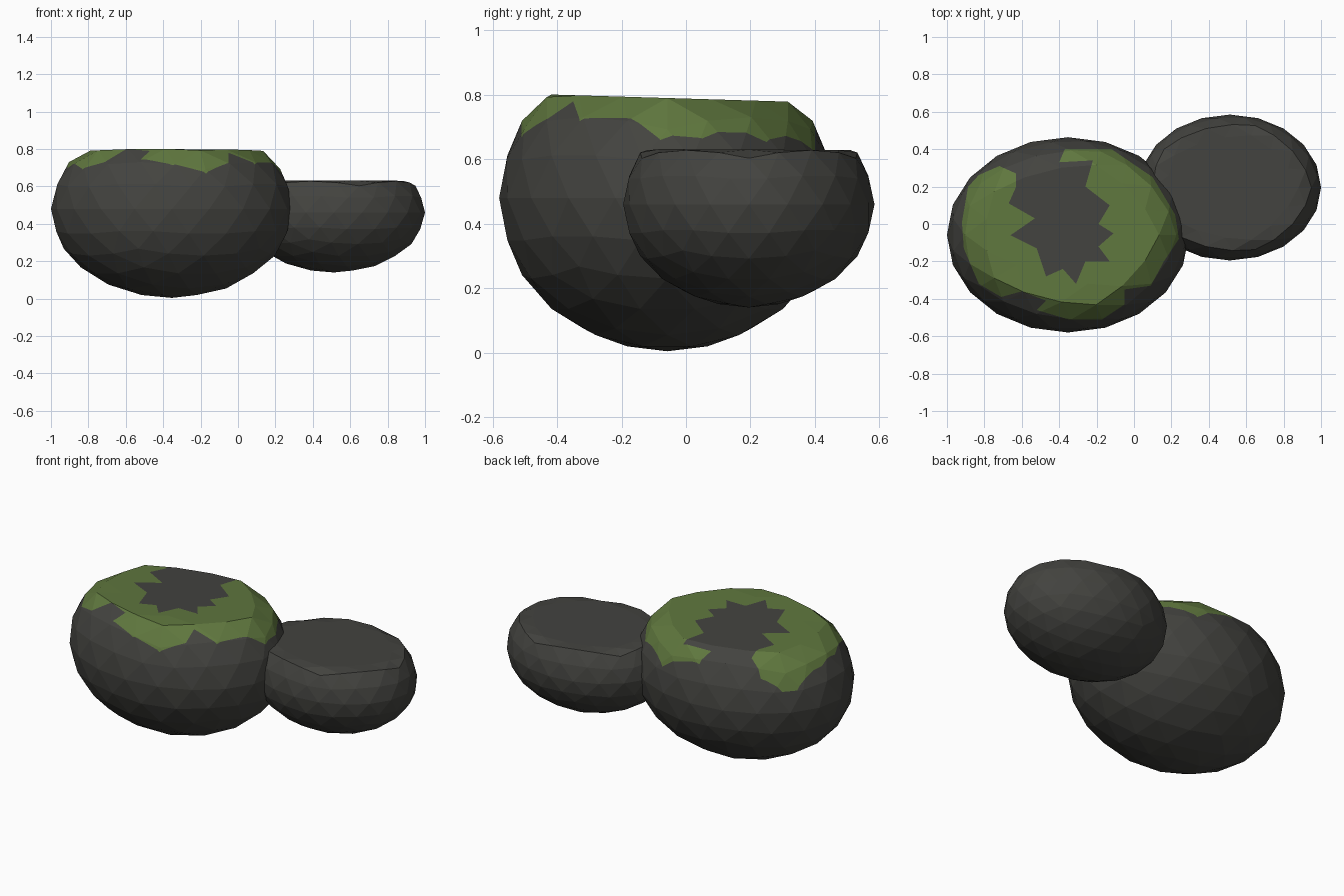
import bpy
import bmesh
from mathutils import Vector

cube = bpy.data.objects.get("Cube")
if cube:
    bpy.data.objects.remove(cube, do_unlink=True)


def make_material(name, colour):
    mat = bpy.data.materials.new(name)
    mat.use_nodes = True
    mat.diffuse_color = (*colour, 1)
    shader = mat.node_tree.nodes["Principled BSDF"]
    shader.inputs["Base Color"].default_value = (*colour, 1)
    shader.inputs["Roughness"].default_value = 0.9
    return mat


stone = make_material("dark stone", (0.056, 0.056, 0.050))
moss = make_material("moss green", (0.115, 0.185, 0.048))

# Ragged moss ring seen from above, open at the back: outer edge, then inner edge
MOSS_OUTLINE = [Vector(p) for p in (
    (-.63, .27), (-.72, .31), (-.88, .24), (-.92, .01), (-.91, -.13),
    (-.83, -.32), (-.71, -.39), (-.6, -.36), (-.47, -.41), (-.52, -.46),
    (-.35, -.51), (-.17, -.51), (-.05, -.43), (-.05, -.35), (.09, -.33),
    (.16, -.2), (.24, -.08), (.22, .05), (.1, .25), (-.12, .4),
    (-.37, .4), (-.4, .33), (-.22, .34), (-.26, .2), (-.13, .1),
    (-.19, .0), (-.11, -.05), (-.19, -.12), (-.13, -.2), (-.26, -.2),
    (-.31, -.32), (-.38, -.24), (-.47, -.28), (-.52, -.13), (-.66, -.06),
    (-.53, .03), (-.67, .11), (-.63, .2))]
MOSS_EDGES = list(zip(MOSS_OUTLINE, MOSS_OUTLINE[1:] + MOSS_OUTLINE[:1]))


def inside_moss(point):
    inside = False
    for a, b in MOSS_EDGES:
        if (a.y > point.y) != (b.y > point.y):
            if point.x < a.x + (b.x - a.x) * (point.y - a.y) / (b.y - a.y):
                inside = not inside
    return inside


def near_edge(face, a, b):
    # True where the bounds of an upper face overlap those of the outline edge
    if face.calc_center_median().z < 0.6:
        return False
    for i in (0, 1):
        values = [v.co[i] for v in face.verts]
        if max(values) < min(a[i], b[i]) or min(values) > max(a[i], b[i]):
            return False
    return True


def cut_moss(bm):
    # Cut the outline into the stone, then colour the faces within it
    for a, b in MOSS_EDGES:
        faces = [f for f in bm.faces if near_edge(f, a, b)]
        geom = set(faces)
        for f in faces:
            geom.update(f.edges)
            geom.update(f.verts)
        along = b - a
        bmesh.ops.bisect_plane(bm, geom=list(geom), dist=0.0001,
                               plane_co=(a.x, a.y, 0),
                               plane_no=(-along.y, along.x, 0))
    for f in bm.faces:
        centre = f.calc_center_median()
        if centre.z > 0.6 and inside_moss(centre):
            f.material_index = 1


def make_boulder(name, centre, radii, top, tilt, mossy=False):
    # Faceted ellipsoid with its top pressed flat
    bm = bmesh.new()
    bmesh.ops.create_icosphere(bm, subdivisions=3, radius=1)
    for v in bm.verts:
        v.co = Vector(c + r * u for c, r, u in zip(centre, radii, v.co))
        v.co.z = min(v.co.z, top - tilt * (v.co.y - centre[1]))
    if mossy:
        cut_moss(bm)
    mesh = bpy.data.meshes.new(name)
    bm.to_mesh(mesh)
    bm.free()
    mesh.materials.append(stone)
    if mossy:
        mesh.materials.append(moss)
    obj = bpy.data.objects.new(name, mesh)
    bpy.context.collection.objects.link(obj)
    return obj


make_boulder("large_mossy_boulder", (-.353, -.058, .48), (.647, .522, .476),
             .79, .03, mossy=True)
make_boulder("small_boulder", (.513, .195, .46), (.487, .39, .32), .63, .005)
